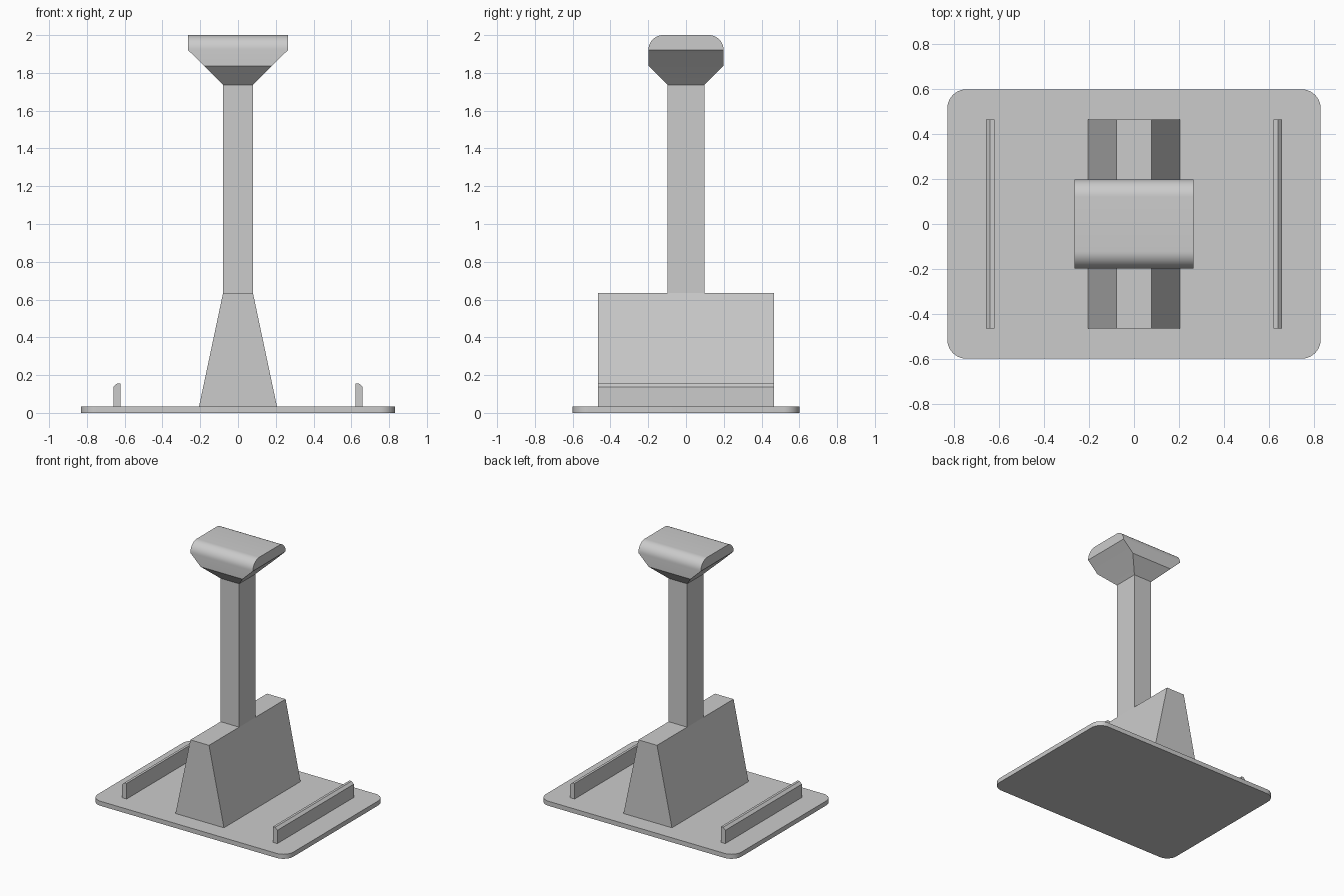
import bpy
import bmesh
from math import sin, cos, pi, radians

cube = bpy.data.objects.get("Cube")
if cube:
    bpy.data.objects.remove(cube, do_unlink=True)

grey = bpy.data.materials.new("plain_grey")
grey.use_nodes = True
colour = (0.6, 0.6, 0.6, 1)
grey.diffuse_color = colour
grey.node_tree.nodes["Principled BSDF"].inputs["Base Color"].default_value = colour


def loft(name, rings, smooth=False):
    """Skin a stack of closed rings and cap both ends."""
    bm = bmesh.new()
    loops = [[bm.verts.new(p) for p in ring] for ring in rings]
    n = len(loops[0])
    for a, b in zip(loops, loops[1:]):
        for i in range(n):
            j = (i + 1) % n
            bm.faces.new((a[i], a[j], b[j], b[i]))
    bm.faces.new(loops[0][::-1])
    bm.faces.new(loops[-1])
    bmesh.ops.recalc_face_normals(bm, faces=bm.faces)
    mesh = bpy.data.meshes.new(name)
    bm.to_mesh(mesh)
    bm.free()
    mesh.materials.append(grey)
    obj = bpy.data.objects.new(name, mesh)
    bpy.context.collection.objects.link(obj)
    if smooth:
        bpy.ops.object.select_all(action="DESELECT")
        obj.select_set(True)
        bpy.context.view_layer.objects.active = obj
        bpy.ops.object.shade_smooth_by_angle(angle=radians(30))
    return obj


def rect(x, y, z):
    return [(-x, -y, z), (x, -y, z), (x, y, z), (-x, y, z)]


def rounded_rect(x, y, z, r, steps=10):
    ring = []
    for k, (sx, sy) in enumerate([(1, 1), (-1, 1), (-1, -1), (1, -1)]):
        for s in range(steps + 1):
            a = (k + s / steps) * pi / 2
            ring.append((sx * (x - r) + r * cos(a), sy * (y - r) + r * sin(a), z))
    return ring


PLATE_TOP, WEDGE_TOP, NECK_TOP = 0.035, 0.635, 1.737
HALF_LENGTH = 0.465

# Base plate with rounded corners
loft("base_plate", [rounded_rect(0.832, 0.6, z, 0.085) for z in (0, PLATE_TOP)], True)

# Tapered foot and square column
loft("tapered_foot", [rect(0.206, HALF_LENGTH, PLATE_TOP), rect(0.079, HALF_LENGTH, WEDGE_TOP)])
loft("column", [rect(0.079, 0.099, WEDGE_TOP), rect(0.079, 0.099, NECK_TOP)])

# Flared head: chamfered underside, top rounded front and back
R = 0.078
head = [rect(0.079, 0.099, NECK_TOP), rect(0.178, 0.199, 1.837)]
for s in range(13):
    a = s / 12 * pi / 2
    head.append(rect(0.266, 0.199 - R + R * cos(a), 2 - R + R * sin(a)))
loft("head", head, True)

# Side rails, chamfered on the outer top edge
profile = [(0.622, PLATE_TOP), (0.66, PLATE_TOP), (0.66, 0.137), (0.641, 0.155), (0.622, 0.155)]
for side, sign in (("left", 1), ("right", -1)):
    loft(side + "_rail", [[(sign * x, y, z) for x, z in profile]
                          for y in (-HALF_LENGTH, HALF_LENGTH)])
